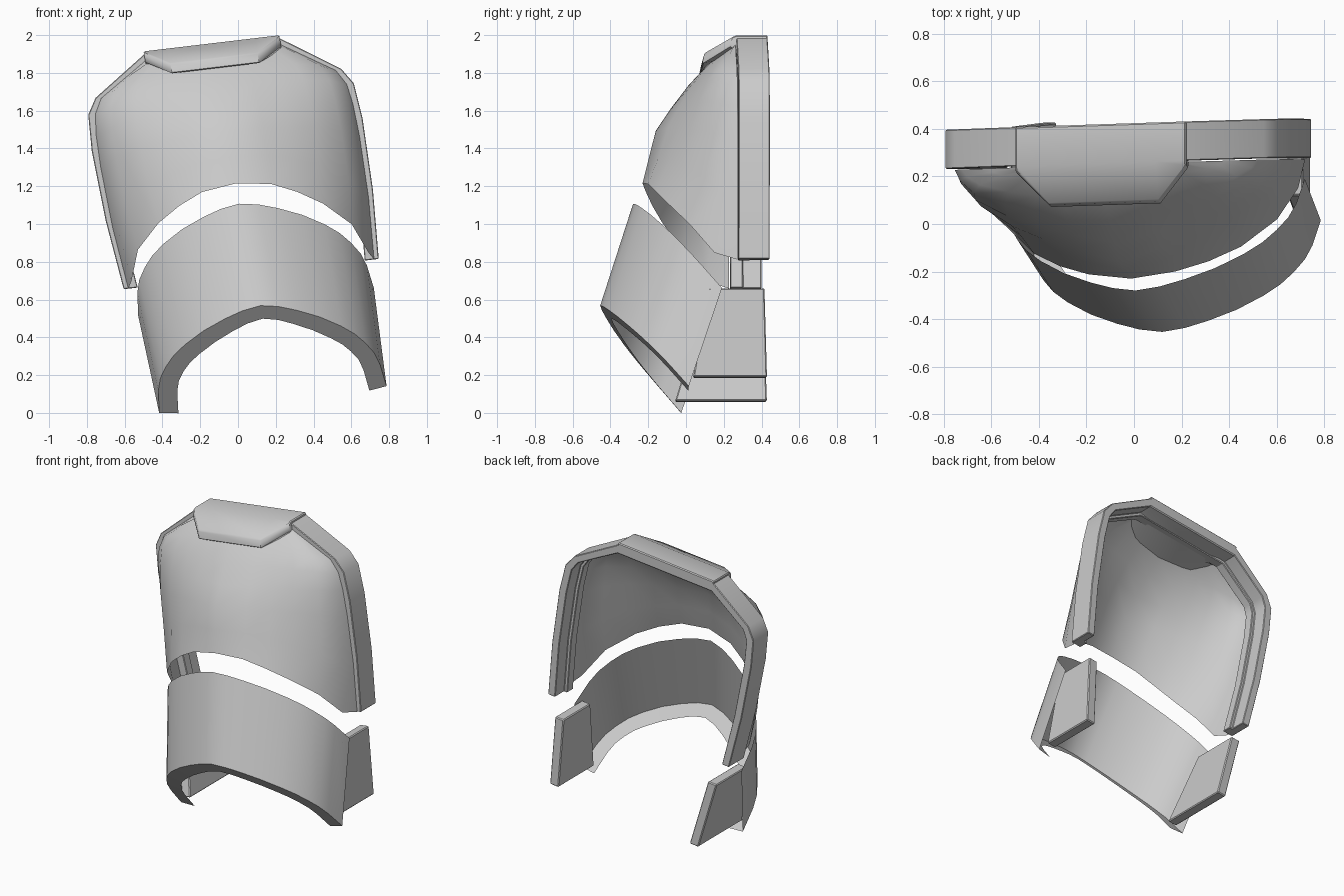
import bpy, bmesh, math

if "Cube" in bpy.data.objects:
    bpy.data.objects.remove(bpy.data.objects["Cube"])


# The armour leans sideways: map local (across, depth, up) into the world
def place(p):
    u, v, w = p
    return (0.07 + 0.993 * u - 0.17 * w, v + 0.033 * u, 0.735 + 0.118 * u + 0.985 * w)


def mirror_list(half):
    """Half profile (centre outwards) -> full profile from left to right."""
    left = [(-p[0], *p[1:]) for p in reversed(half) if p[0] > 0]
    return left + list(half)


def loft(name, sections, ring=True, bevel=0.0):
    bm = bmesh.new()
    rows = [[bm.verts.new(place(p)) for p in s] for s in sections]
    n = len(rows[0])
    for a, b in zip(rows, rows[1:]):
        for i in range(n if ring else n - 1):
            j = (i + 1) % n
            bm.faces.new((a[i], a[j], b[j], b[i]))
    if ring:
        bm.faces.new(rows[0])
        bm.faces.new(rows[-1])
    bmesh.ops.recalc_face_normals(bm, faces=bm.faces[:])
    bm.normal_update()
    if not ring and sum(f.normal.y for f in bm.faces) > 0:
        bmesh.ops.reverse_faces(bm, faces=bm.faces[:])
    mesh = bpy.data.meshes.new(name)
    bm.to_mesh(mesh)
    bm.free()
    obj = bpy.data.objects.new(name, mesh)
    bpy.context.collection.objects.link(obj)
    bpy.ops.object.select_all(action='DESELECT')
    obj.select_set(True)
    bpy.context.view_layer.objects.active = obj
    if bevel:
        m = obj.modifiers.new("Bevel", 'BEVEL')
        m.width, m.segments, m.limit_method = bevel, 1, 'ANGLE'
        m.angle_limit = math.radians(50)
        bpy.ops.object.modifier_apply(modifier=m.name)
    bpy.ops.object.shade_smooth_by_angle(angle=math.radians(32))
    return obj


# Back rim: a stepped bar following an arch (outer and inner across/up points)
rim_half = [(0.36, 1.225, 0.345, 1.145), (0.655, 1.025, 0.605, 0.975),
            (0.708, 0.94, 0.635, 0.915), (0.722, 0.75, 0.645, 0.75),
            (0.712, 0.37, 0.637, 0.37), (0.68, 0.0, 0.605, 0.0)]
rim = [(-a, b, -c, d) for a, b, c, d in reversed(rim_half)] + rim_half
loft("back_rim", [[(a, 0.255, b), (a, 0.42, b),
                   (a + (c - a) * 0.7, 0.42, b + (d - b) * 0.7),
                   (a + (c - a) * 0.7, 0.32, b + (d - b) * 0.7),
                   (c, 0.32, d), (c, 0.255, d)]
                  for a, b, c, d in rim], bevel=0.004)

# Upper shell: one normalised cross-section, resized for each row
section = mirror_list([(0, 0, 0), (0.28, 0.05, 0.05), (0.48, 0.13, 0.17), (0.67, 0.25, 0.33),
                       (0.87, 0.48, 0.59), (0.965, 0.75, 0.92), (1, 1, 1)])
# half width, front depth, centre height, side height, side flatness
shell_rows = [(0.655, -0.23, 0.487, 0.0, 1.0), (0.682, -0.195, 0.63, 0.33, 0.75),
              (0.69, -0.16, 0.77, 0.65, 0.65), (0.685, -0.08, 0.89, 0.83, 0.68),
              (0.67, 0.01, 1.01, 0.94, 0.75), (0.625, 0.10, 1.11, 1.02, 0.8),
              (0.50, 0.185, 1.18, 1.10, 0.9), (0.36, 0.24, 1.205, 1.19, 1.0)]
loft("upper_shell", [[(hw * a, vf + (0.25 - vf) * b ** k, wc + (ws - wc) * c)
                      for a, b, c in section]
                     for hw, vf, wc, ws, k in shell_rows], ring=False)


# Top plate: flat over the rim, sloping down at the front
def plate_section(u, front, front_top, front_low, back_low):
    return [(u, 0.42, 1.24), (u, 0.255, 1.24), (u, front, front_top),
            (u, front - 0.012, front_low), (u, 0.245, back_low), (u, 0.42, 1.165)]


wide = (0.235, 1.232, 1.185, 1.165)
deep = (0.09, 1.16, 1.105, 1.14)
loft("top_plate", [plate_section(-0.362, *wide), plate_section(-0.232, *deep),
                   plate_section(0.232, *deep), plate_section(0.362, *wide)], bevel=0.006)

# Lower band: slanted arch pushed down and forward, with a lip turned in at the bottom
arch = mirror_list([(0, 0.378), (0.10, 0.362), (0.20, 0.33), (0.32, 0.28), (0.43, 0.215),
                    (0.50, 0.16), (0.55, 0.102), (0.59, 0.04), (0.612, -0.027),
                    (0.628, -0.15)])


def slant(u, w, low):
    v = -0.28 + (0.378 - w) * 0.852
    if not low:
        return (u, v, w)
    t = abs(u) / 0.628
    return (u * 0.965 + 0.02 * (1 - t), v - 0.175, w - 0.55 + 0.025 * t ** 4)


band = []
for u, w in arch:
    drop = 0.07 * (1 - (abs(u) / 0.628) ** 4)
    band.append([slant(u, w, False), slant(u, w, True), slant(u * 0.84, w - drop, True)])
loft("lower_band", band, ring=False)

# Side plates reaching back from the ends of the band
for name, s, front, back in (("side_plate_left", -1, -0.04, 0.445),
                             ("side_plate_right", 1, 0.02, 0.41)):
    loft(name, [[(s * u, 0.10, -0.15), (s * u, back - 0.015, -0.15),
                 (s * (u - 0.05), back, -0.62), (s * (u - 0.05), front, -0.62)]
                for u in (0.555, 0.62)], bevel=0.006)
